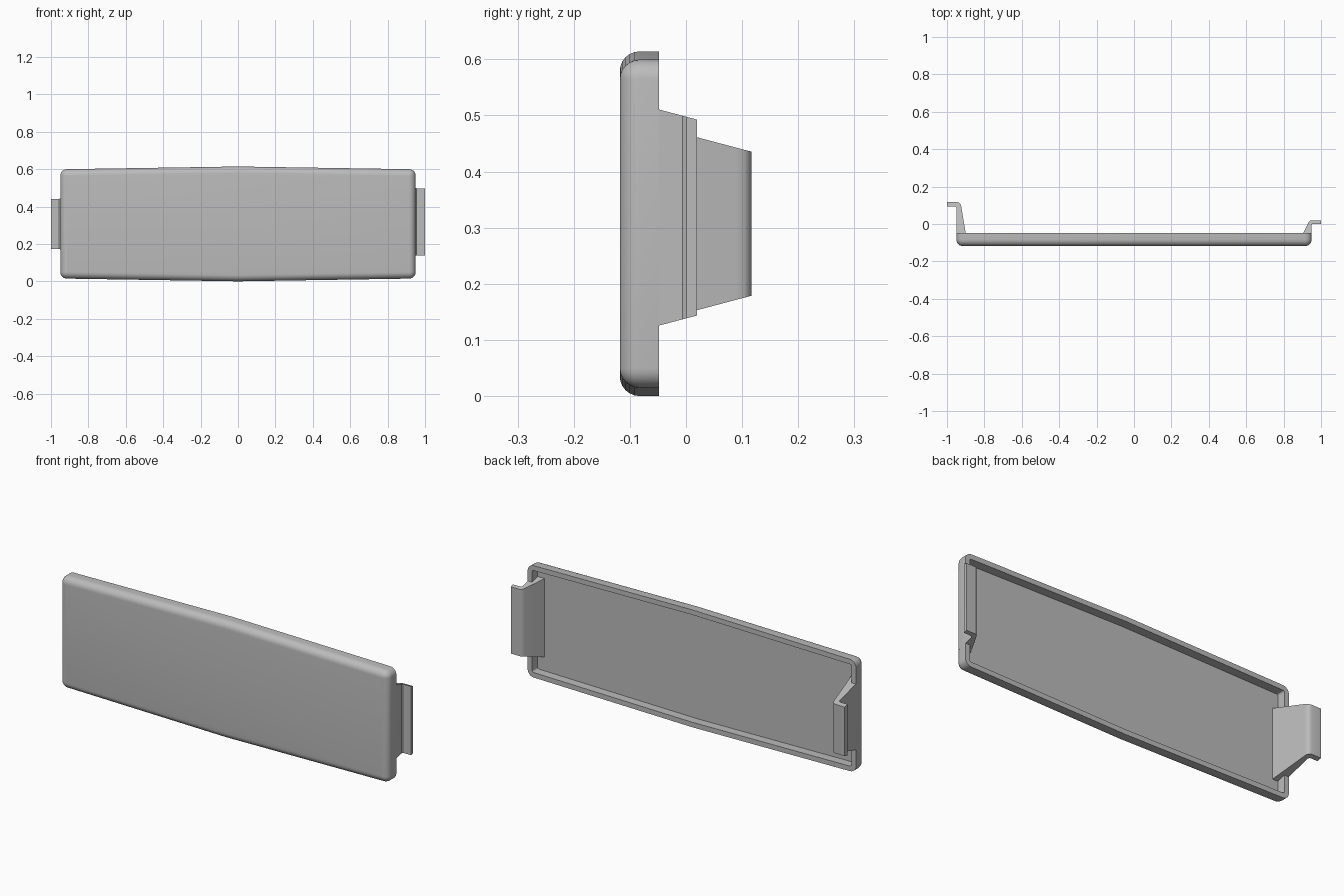
import bpy, bmesh
from math import sin, cos, pi

if "Cube" in bpy.data.objects:
    bpy.data.objects.remove(bpy.data.objects["Cube"])

grey = bpy.data.materials.new("plain grey")
grey.use_nodes = True
colour = (0.5, 0.5, 0.5, 1)
grey.diffuse_color = colour
grey.node_tree.nodes["Principled BSDF"].inputs["Base Color"].default_value = colour

MID_Z = 0.307
BACK, FRONT, FLOOR = -0.048, -0.118, -0.094
ROUND = 0.035


def finish(name, bm):
    bmesh.ops.recalc_face_normals(bm, faces=bm.faces)
    mesh = bpy.data.meshes.new(name)
    bm.to_mesh(mesh)
    bm.free()
    mesh.materials.append(grey)
    obj = bpy.data.objects.new(name, mesh)
    bpy.context.collection.objects.link(obj)
    bpy.ops.object.select_all(action="DESELECT")
    obj.select_set(True)
    bpy.context.view_layer.objects.active = obj
    bpy.ops.object.shade_smooth_by_angle(angle=pi / 6)
    return obj


def bridge(bm, a, b):
    n = len(a)
    for i in range(n):
        j = (i + 1) % n
        bm.faces.new((a[i], a[j], b[j], b[i]))


def outline(inset, steps=6):
    """Rounded rectangle whose long edges peak slightly in the middle."""
    w, h, peak = 0.95 - inset, 0.2925 - inset, 0.307 - inset
    r = max(ROUND - inset, 0.002)
    pts = []
    for k, (sx, sz) in enumerate(((1, 1), (-1, 1), (-1, -1), (1, -1))):
        for i in range(steps + 1):
            a = (k + i / steps) * pi / 2
            pts.append((sx * (w - r) + r * cos(a), sz * (h - r) + r * sin(a)))
        if k in (0, 2):
            pts.append((0, sz * peak))
    return pts


# Shallow tray: rim, cavity and rounded front
bm = bmesh.new()
stations = [(0.026, FLOOR), (0.026, BACK), (0, BACK)]
for i in range(7):
    a = i / 6 * pi / 2
    stations.append((ROUND * (1 - cos(a)), FRONT + ROUND * (1 - sin(a))))
rings = [[bm.verts.new((x, y, MID_Z + z)) for x, z in outline(inset)]
         for inset, y in stations]
for a, b in zip(rings, rings[1:]):
    bridge(bm, a, b)
bm.faces.new(rings[0])
bm.faces.new(rings[-1])
finish("tray", bm)


def clip(name, side, profile, mid, half):
    """Hooked wedge, narrowing in height toward the back."""
    bm = bmesh.new()
    ends = []
    for s in (-1, 1):
        ends.append([bm.verts.new((side * x, y, mid + s * (half - 0.265 * (y - BACK))))
                     for x, y in profile])
        bm.faces.new(ends[-1])
    bridge(bm, *ends)
    finish(name, bm)


# Short, wide clip on the left end
clip("left_clip", 1,
     [(0.885, FLOOR), (0.905, BACK), (0.931, 0.005), (0.936, 0.014),
      (0.946, 0.02), (1, 0.02), (1, 0.001), (0.955, 0.001),
      (0.949, -0.006), (0.949, FLOOR)], 0.318, 0.1925)

# Deep, narrow clip on the right end
clip("right_clip", -1,
     [(0.892, FLOOR), (0.9, BACK), (0.923, 0.09), (0.926, 0.104), (0.934, 0.113),
      (0.946, 0.117), (1, 0.117), (1, 0.094), (0.956, 0.094),
      (0.949, 0.087), (0.949, FLOOR)], MID_Z, 0.172)
